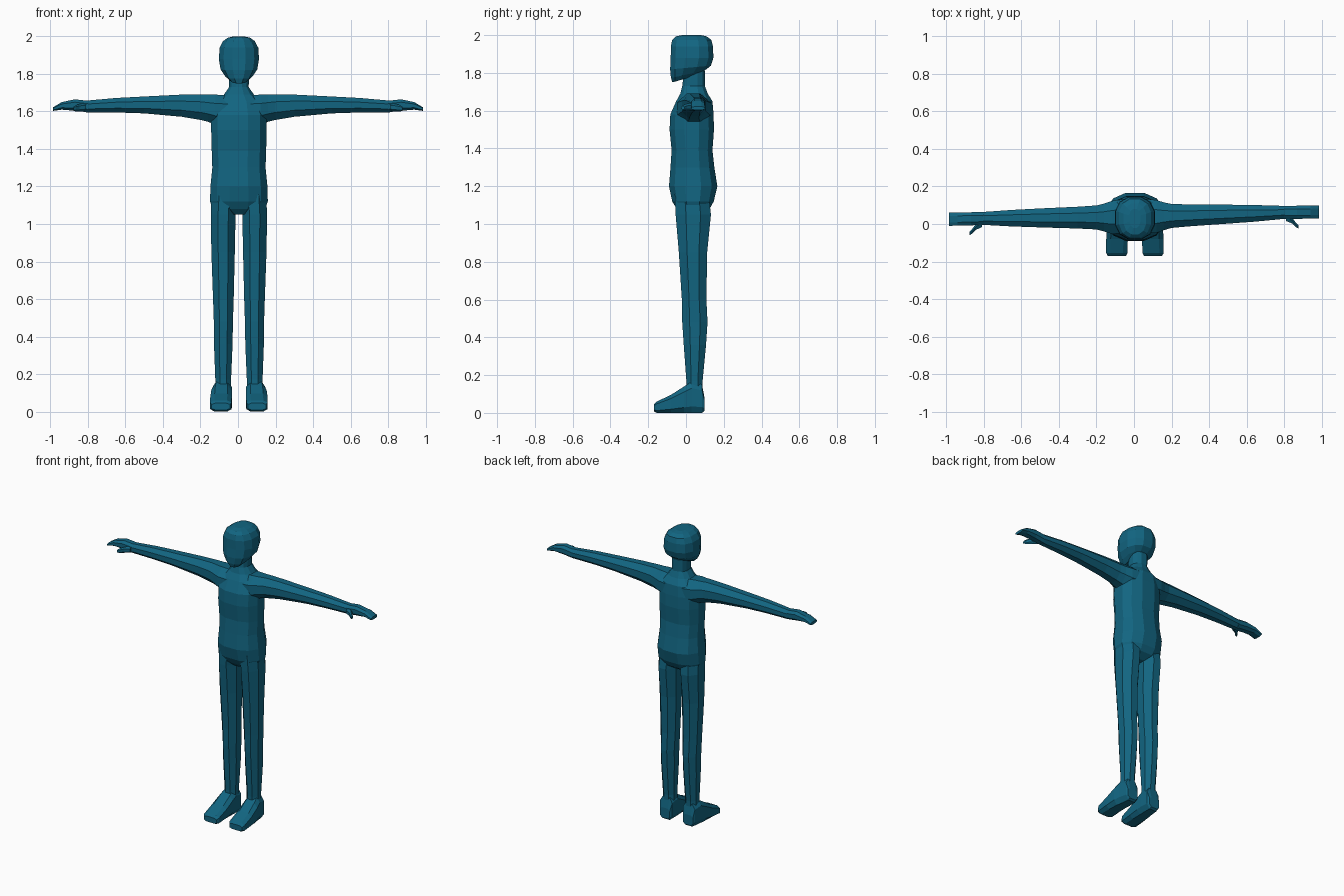
import bpy, bmesh, math

mat = bpy.data.materials.new("teal")
mat.diffuse_color = (0.006, 0.13, 0.22, 1)
CX = 0.005  # body centre line


def section(n, power):
    """Rounded n-gon with flat sides, filling -1..1 in both directions."""
    pts = []
    for i in range(n):
        a = 2 * math.pi * (i + 0.5) / n
        c, s = math.cos(a), math.sin(a)
        pts.append((math.copysign(abs(c) ** power, c), math.copysign(abs(s) ** power, s)))
    m = max(abs(p[0]) for p in pts)
    return [(u / m, v / m) for u, v in pts]


def loft(name, rings, place, n=8, power=1.0):
    """Skin rings (pos, a0, a1, b0, b1); place maps (pos, a, b) to x, y, z."""
    bm = bmesh.new()
    loops = []
    for pos, a0, a1, b0, b1 in rings:
        loops.append([bm.verts.new(place(pos, (a0 + a1) / 2 + u * (a1 - a0) / 2,
                                         (b0 + b1) / 2 + v * (b1 - b0) / 2))
                      for u, v in section(n, power)])
    for lo, hi in zip(loops, loops[1:]):
        for i in range(n):
            j = (i + 1) % n
            bm.faces.new((lo[i], lo[j], hi[j], hi[i]))
    bm.faces.new(loops[0])
    bm.faces.new(loops[-1])
    bmesh.ops.recalc_face_normals(bm, faces=bm.faces)
    me = bpy.data.meshes.new(name)
    bm.to_mesh(me)
    bm.free()
    me.materials.append(mat)
    ob = bpy.data.objects.new(name, me)
    bpy.context.collection.objects.link(ob)
    return ob


def upright(z, x, y):
    return (CX + x, y, z)


# Torso and neck: z, half width, front, back
torso = [(1.05, .05, -.02, .08), (1.08, .14, -.05, .125), (1.12, .154, -.073, .147),
         (1.2, .152, -.09, .166), (1.3, .142, -.082, .15), (1.39, .145, -.076, .14),
         (1.5, .148, -.087, .148), (1.58, .148, -.083, .146), (1.65, .125, -.052, .14),
         (1.69, .08, -.03, .115), (1.73, .052, -.02, .1), (1.81, .054, -.01, .1)]
loft("torso", [(z, -w, w, f, b) for z, w, f, b in torso], upright, 12, 0.85)

# Head, with the jaw line rising towards the nape
head = [(1.75, .045, -.072, .06), (1.775, .072, -.08, .1), (1.82, .098, -.084, .132),
        (1.88, .107, -.081, .145), (1.94, .103, -.08, .143), (1.975, .085, -.073, .134),
        (1.993, .06, -.055, .11), (2.0, .03, -.02, .08)]


def head_place(z, x, y):
    tilt = max(0, (1.85 - z) / 0.1) * 0.3
    return (CX + x, y, z + max(0, y + 0.07) * tilt)


loft("head", [(z, -w, w, f, b) for z, w, f, b in head], head_place, 12, 0.85)

# Limbs: right side measures, repeated for both sides
arm = [(.05, -.05, .135, 1.53, 1.685), (.12, -.05, .125, 1.53, 1.69),
       (.16, -.036, .112, 1.545, 1.69), (.2, -.025, .103, 1.555, 1.692),
       (.3, -.018, .098, 1.572, 1.69), (.5, -.008, .093, 1.59, 1.68),
       (.65, 0, .088, 1.595, 1.672), (.81, .012, .08, 1.595, 1.658)]
hand = [(.8, .012, .08, 1.596, 1.657), (.87, .01, .08, 1.604, 1.665),
        (.94, .01, .08, 1.61, 1.65), (.987, .01, .08, 1.603, 1.622)]
thumb = [(.81, 0, .045, 1.605, 1.642), (.845, -.015, .015, 1.602, 1.637),
         (.865, -.035, -.012, 1.602, 1.632), (.878, -.043, -.025, 1.606, 1.624)]
leg = [(1.16, .01, .145, -.06, .12), (1.05, .018, .15, -.055, .132),
       (.85, .022, .147, -.038, .112), (.6, .028, .138, -.022, .108),
       (.48, .032, .134, -.02, .114), (.36, .034, .133, -.012, .106),
       (.17, .042, .126, .002, .088), (.08, .042, .126, .002, .088)]
foot = [(-.17, .048, .145, .008, .045), (-.155, .04, .153, 0, .06),
        (-.08, .038, .153, 0, .095), (-.01, .038, .148, 0, .14),
        (.03, .038, .14, 0, .165), (.085, .04, .132, 0, .15), (.098, .05, .125, .01, .08)]

for side, s in (("right", 1), ("left", -1)):
    def sideways(x, y, z, s=s):
        return (s * x, y + 0.02 * s * x, z)

    def limb(z, x, y, s=s):
        return (CX + s * x, y, z)

    def forward(y, x, z, s=s):
        return (CX + s * x, y, z)

    loft(side + "_arm", arm, sideways)
    loft(side + "_hand", hand, sideways, 8, 0.8)
    loft(side + "_thumb", thumb, sideways, 6)
    loft(side + "_leg", leg, limb)
    loft(side + "_foot", foot, forward, 8, 0.6)
